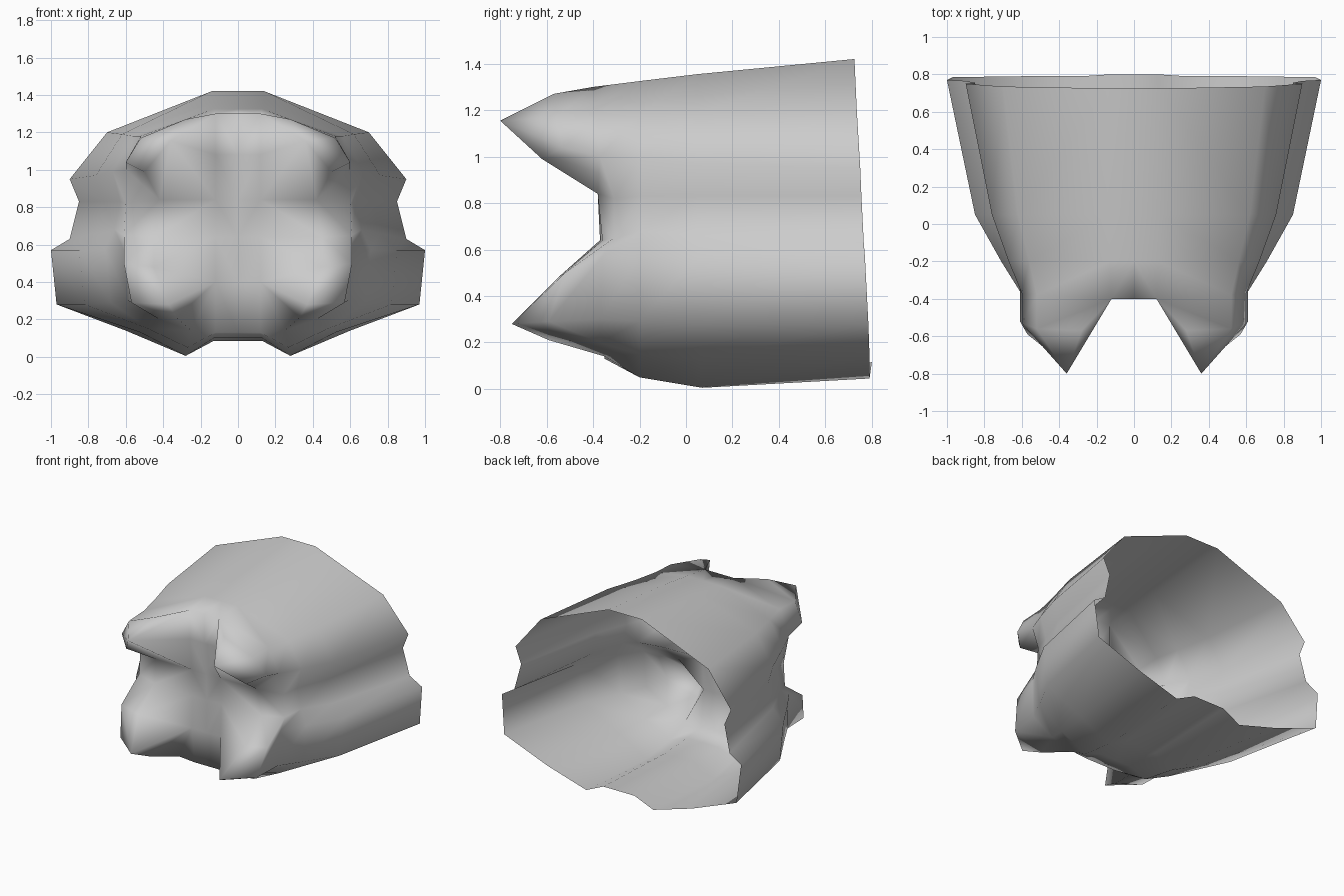
import bpy, bmesh

cube = bpy.data.objects.get("Cube")
if cube:
    bpy.data.objects.remove(cube)

grey = bpy.data.materials.new("plain grey")
grey.use_nodes = True
grey.diffuse_color = (0.6, 0.6, 0.6, 1)
grey.node_tree.nodes["Principled BSDF"].inputs["Base Color"].default_value = (0.6, 0.6, 0.6, 1)

# Half cross-sections from the open back to the front, top to bottom (x, y, z)
back_rim = [(.14, .725, 1.42), (.70, .735, 1.20), (.90, .75, .95), (.85, .755, .83), (.90, .765, .63),
            (1.0, .77, .57), (.97, .785, .28), (.60, .79, .14), (.28, .79, .045), (.13, .80, .115)]
middle = [(.14, .05, 1.355), (.62, .05, 1.19), (.76, .05, .97), (.72, .05, .83), (.76, .05, .66),
          (.85, .05, .57), (.82, .05, .28), (.52, .06, .13), (.28, .07, .005), (.13, .07, .085)]
neck = [(.13, -.2, 1.325), (.56, -.2, 1.18), (.67, -.2, .99), (.63, -.19, .83), (.66, -.19, .68),
        (.71, -.2, .57), (.68, -.2, .29), (.48, -.2, .15), (.27, -.2, .05), (.13, -.2, .10)]
front_ring = [(.12, -.40, 1.30), (.52, -.38, 1.18), (.60, -.37, 1.0), (.60, -.31, .82), (.61, -.31, .65),
              (.61, -.36, .57), (.59, -.37, .30), (.42, -.37, .20), (.25, -.35, .14), (.12, -.35, .13)]

bm = bmesh.new()


def point(x, y, z):
    return bm.verts.new((x, y, z))


def centre(v):
    return point(0, v.co.y, v.co.z)


# Shell: each half ring gets a centre point at both ends
rings = []
for pts in (back_rim, middle, neck, front_ring):
    vs = [point(*p) for p in pts]
    rings.append([centre(vs[0])] + vs + [centre(vs[-1])])
for a, b in zip(rings, rings[1:]):
    for i in range(len(a) - 1):
        bm.faces.new((a[i], a[i + 1], b[i + 1], b[i]))
r = rings[-1][1:-1]

# Groove across the front, between the upper and lower prongs
groove_a, groove_b = point(.12, -.38, .84), point(.42, -.38, .84)
groove_c, groove_d = point(.12, -.37, .64), point(.45, -.36, .64)

# Upper prong
up_tip, up_top = point(.36, -.80, 1.155), point(.28, -.57, 1.27)
up_out, up_side = point(.52, -.56, 1.17), point(.60, -.53, 1.04)
up_low, up_web = point(.50, -.62, .99), point(.12, -.40, 1.08)

# Lower prong
low_tip, low_top = point(.37, -.75, .28), point(.45, -.55, .48)
low_side, low_out = point(.61, -.52, .50), point(.57, -.59, .29)
low_under, low_web = point(.33, -.59, .21), point(.12, -.38, .40)


def fan(tip, loop):
    """Triangles from a prong tip to each edge of the loop round it."""
    for a, b in zip(loop, loop[1:] + loop[:1]):
        bm.faces.new((tip, a, b))


fan(up_tip, [r[0], up_top, up_out, up_side, up_low, groove_b, groove_a, up_web])
fan(low_tip, [low_top, low_side, low_out, low_under, low_web])

# Faces joining the prongs and groove to the shell
for face in [
    (r[0], r[1], up_out, up_top), (r[1], r[2], up_side, up_out),
    (r[2], up_low, up_side), (r[2], groove_b, up_low), (r[2], r[3], groove_b),
    (groove_a, groove_b, groove_d, groove_c), (groove_b, r[3], r[4], groove_d),
    (groove_d, r[4], low_side, low_top), (r[4], r[5], low_side),
    (r[5], r[6], low_out, low_side), (r[6], r[7], low_out), (r[7], low_under, low_out),
    (r[7], r[8], low_under), (r[8], low_web, low_under), (r[8], r[9], low_web),
    (groove_c, groove_d, low_top), (groove_c, low_top, low_web),
]:
    bm.faces.new(face)

# Centre strip between the prongs
column = [r[0], up_web, groove_a, groove_c, low_web, r[9]]
mids = [rings[-1][0]] + [centre(v) for v in column[1:-1]] + [rings[-1][-1]]
for i in range(len(column) - 1):
    bm.faces.new((column[i], column[i + 1], mids[i + 1], mids[i]))

# Consistent outward normals, smooth shading
bmesh.ops.recalc_face_normals(bm, faces=bm.faces[:])
bm.faces.ensure_lookup_table()
if bm.faces[0].normal.z < 0:
    bmesh.ops.reverse_faces(bm, faces=bm.faces[:])
for f in bm.faces:
    f.smooth = True

mesh = bpy.data.meshes.new("pronged_shell")
bm.to_mesh(mesh)
bm.free()
mesh.materials.append(grey)
shell = bpy.data.objects.new("pronged_shell", mesh)
bpy.context.collection.objects.link(shell)

# Mirror to the other half
mirror = shell.modifiers.new("mirror", 'MIRROR')
mirror.use_clip = True
mirror.merge_threshold = 0.001
